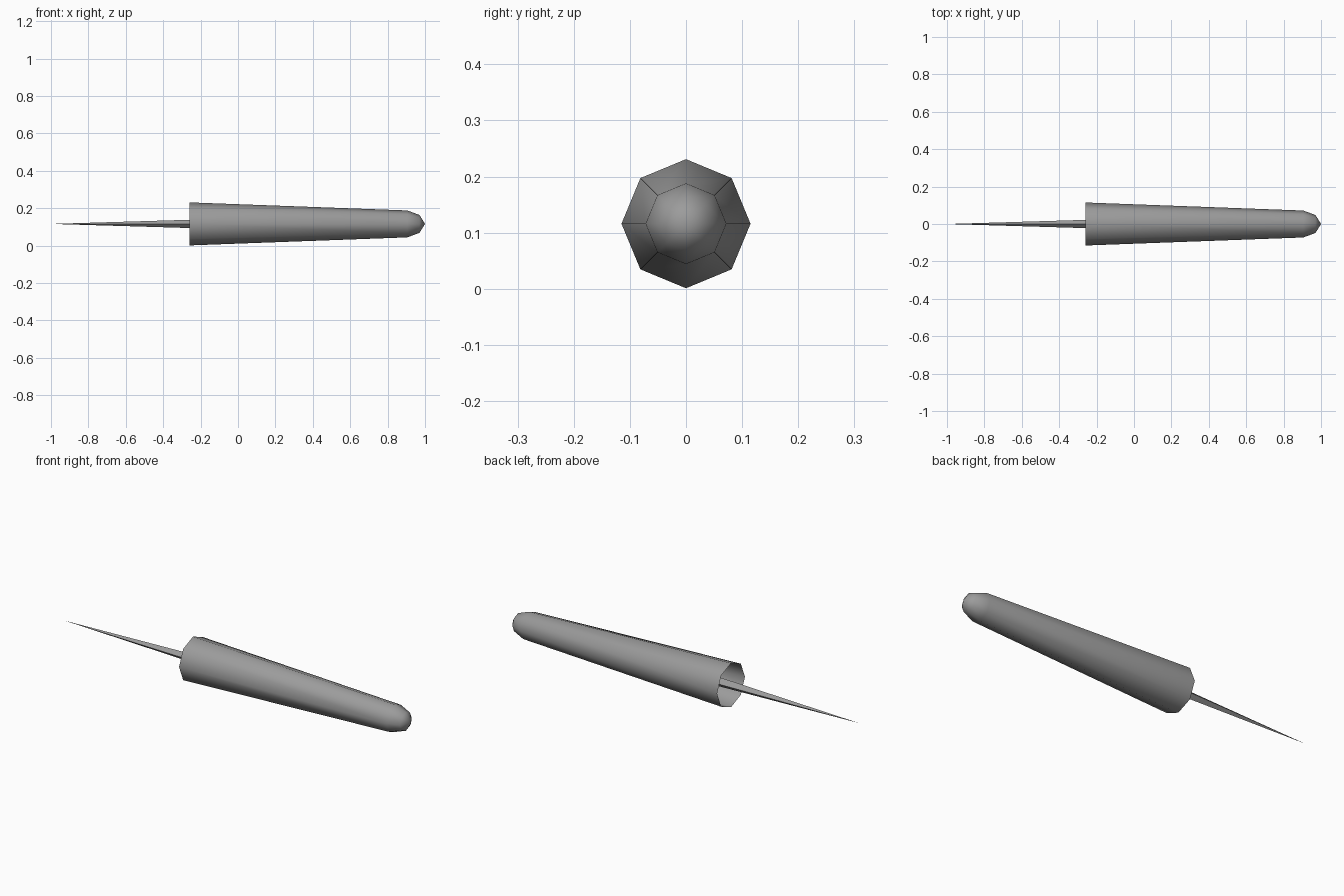
import bpy
import bmesh
from math import cos, sin, tau

if "Cube" in bpy.data.objects:
    bpy.data.objects.remove(bpy.data.objects["Cube"])

AXIS_HEIGHT = 0.116

grey = bpy.data.materials.new("mid grey")
grey.use_nodes = True
colour = (0.33, 0.33, 0.33, 1)
grey.diffuse_color = colour
grey.node_tree.nodes["Principled BSDF"].inputs["Base Color"].default_value = colour


def lathe_along_x(name, profile, sides, smooth):
    """Spin (x, radius) stations around the long axis; zero radius is a point."""
    bm = bmesh.new()
    rings = []
    for x, r in profile:
        count = sides if r > 0 else 1
        rings.append([bm.verts.new((x, r * cos(tau * k / sides),
                                    AXIS_HEIGHT + r * sin(tau * k / sides)))
                      for k in range(count)])
    for a, b in zip(rings, rings[1:]):
        for k in range(sides):
            n = (k + 1) % sides
            corners = [a[k % len(a)], a[n % len(a)], b[n % len(b)], b[k % len(b)]]
            face = bm.faces.new(list(dict.fromkeys(corners)))
            face.smooth = smooth
    bmesh.ops.recalc_face_normals(bm, faces=bm.faces)
    mesh = bpy.data.meshes.new(name)
    bm.to_mesh(mesh)
    bm.free()
    mesh.materials.append(grey)
    obj = bpy.data.objects.new(name, mesh)
    bpy.context.collection.objects.link(obj)
    return obj


# Hollow tapered shell, open at the wide end, rounded at the nose
lathe_along_x("tapered_shell",
              [(-0.26, 0.115), (0.905, 0.072), (0.97, 0.048), (1.0, 0)],
              sides=8, smooth=True)

# Thin four-sided spike, running from its tip into the hollow of the shell
lathe_along_x("spike", [(-1.0, 0), (-0.26, 0.022), (0.0, 0.03)],
              sides=4, smooth=False)
